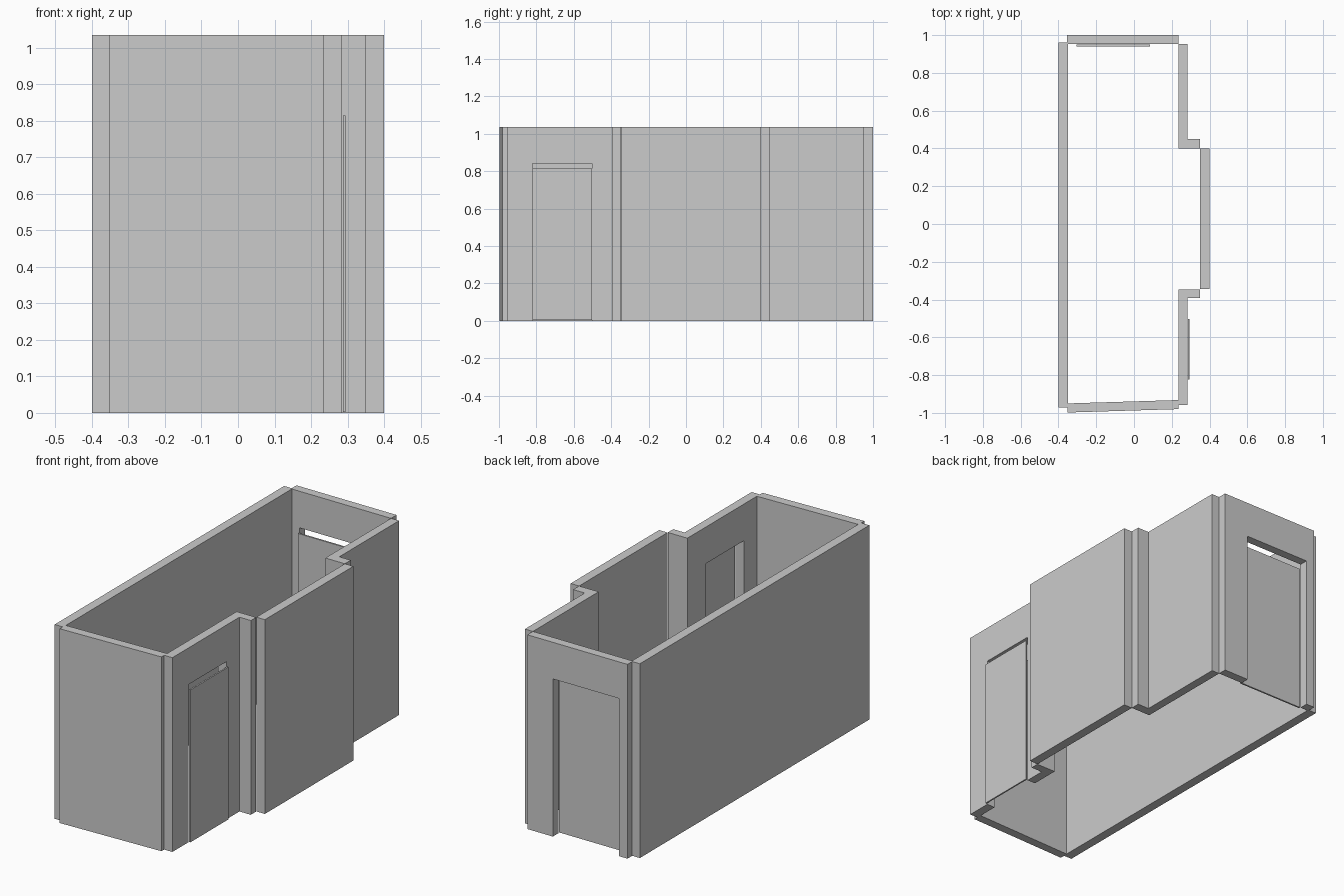
import bpy
from mathutils import Vector

if "Cube" in bpy.data.objects:
    bpy.data.objects.remove(bpy.data.objects["Cube"])

H = 1.035        # wall height
DOOR_H = 0.84    # opening height


def prism(name, base, offset):
    """Closed solid: planar outline swept along an offset vector."""
    off = Vector(offset)
    pts = [Vector(p) for p in base]
    n = len(pts)
    verts = pts + [p + off for p in pts]
    faces = [list(range(n))[::-1], list(range(n, 2 * n))]
    faces += [[i, (i + 1) % n, n + (i + 1) % n, n + i] for i in range(n)]
    # flip the winding if the outline runs the other way round
    normal = sum((pts[i].cross(pts[(i + 1) % n]) for i in range(n)), Vector())
    if normal.dot(off) < 0:
        faces = [f[::-1] for f in faces]
    mesh = bpy.data.meshes.new(name)
    mesh.from_pydata([tuple(v) for v in verts], [], faces)
    mesh.update()
    ob = bpy.data.objects.new(name, mesh)
    bpy.context.collection.objects.link(ob)
    return ob


def plan(name, outline, z0=0.0, z1=H):
    return prism(name, [(x, y, z0) for x, y in outline], (0, 0, z1 - z0))


def box(name, x0, x1, y0, y1, z0=0.0, z1=H):
    return plan(name, [(x0, y0), (x1, y0), (x1, y1), (x0, y1)], z0, z1)


def doorway(a0, a1, d0, d1):
    """Elevation outline of a wall with a door opening cut from the floor."""
    return [(a0, 0), (d0, 0), (d0, DOOR_H), (d1, DOOR_H),
            (d1, 0), (a1, 0), (a1, H), (a0, H)]


# Plain walls
box("left_wall", -0.40, -0.35, -0.972, 0.96)
plan("front_wall", [(-0.352, -0.998), (0.235, -0.98),
                    (0.235, -0.932), (-0.352, -0.95)])
box("right_back_wall", 0.235, 0.282, 0.40, 0.953)
box("bay_wall", 0.35, 0.40, -0.345, 0.40)

# Short returns on both sides of the bay
box("bay_back_return", 0.235, 0.35, 0.40, 0.45)
box("bay_front_return", 0.235, 0.35, -0.392, -0.347)

# Walls with door openings
prism("right_door_wall",
      [(0.235, y, z) for y, z in doorway(-0.957, -0.392, -0.822, -0.503)],
      (0.048, 0, 0))
prism("back_door_wall",
      [(x, 0.953, z) for x, z in doorway(-0.355, 0.235, -0.305, 0.085)],
      (0, 0.047, 0))

# Door panels
box("right_door", 0.287, 0.295, -0.822, -0.503, 0.003, 0.815)
box("back_door", -0.305, 0.085, 0.94, 0.949, 0.003, 0.815)
